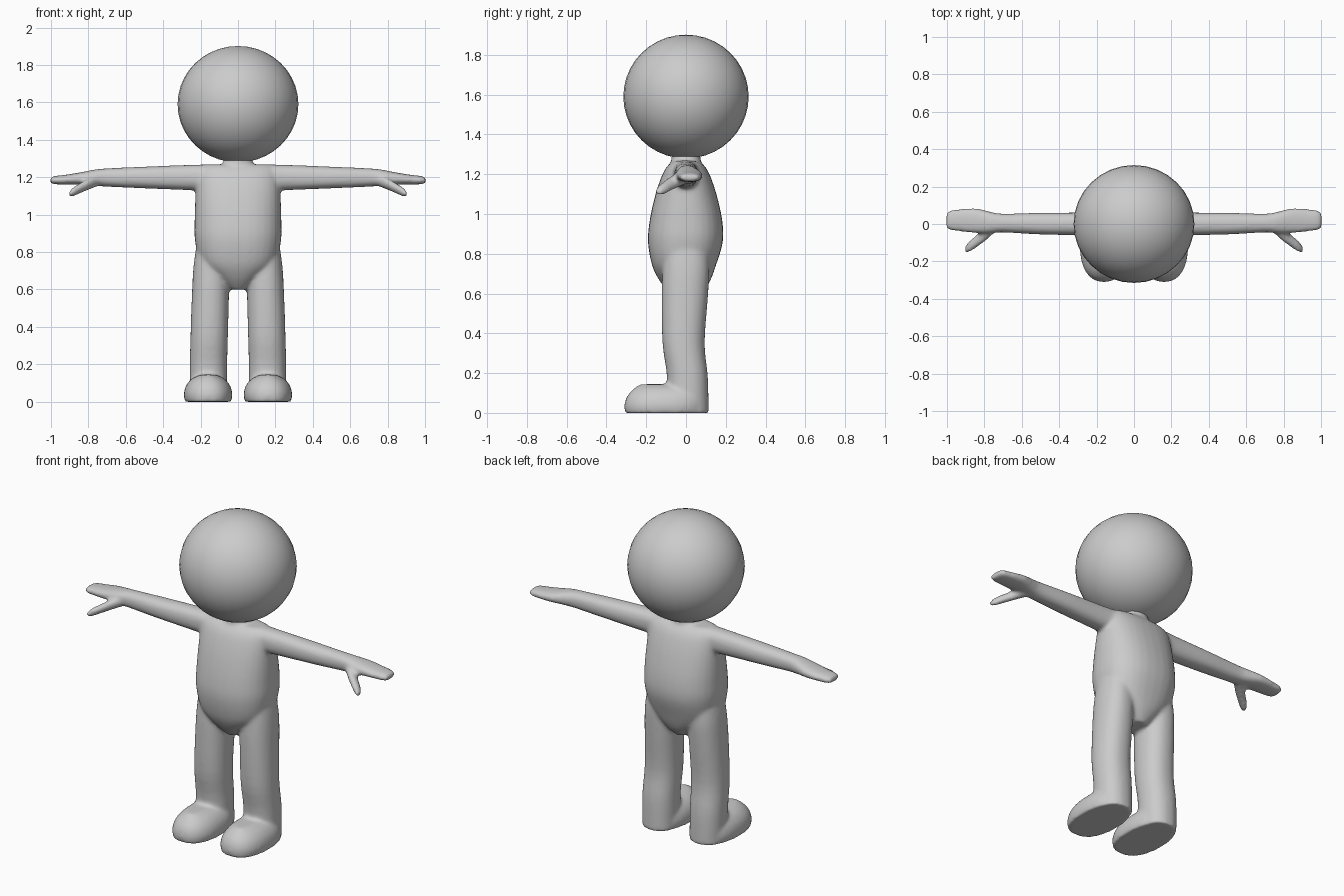
import bpy, bmesh
from math import cos, sin, pi, copysign
from mathutils import Vector


def spline(rows, steps=4):
    """Catmull-Rom refinement of a list of section tuples."""
    rows = [Vector(r) for r in rows]
    out = []
    for i in range(len(rows) - 1):
        a, b = rows[max(i - 1, 0)], rows[i]
        c, d = rows[i + 1], rows[min(i + 2, len(rows) - 1)]
        for k in range(steps):
            t = k / steps
            out.append(0.5 * (2 * b + (c - a) * t + (2 * a - 5 * b + 4 * c - d) * t * t
                              + (3 * b - 3 * c + d - a) * t ** 3))
    return out + [rows[-1]]


def loft(bm, rows, axis, side=1, power=1.0, n=32):
    """Skin of oval sections: (x, y, z, radius_a, radius_b), across 'x' or 'z'."""
    rings = []
    for x, y, z, a, b in spline(rows):
        ring = []
        for i in range(n):
            t = 2 * pi * i / n
            u = a * copysign(abs(cos(t)) ** power, cos(t))
            v = b * copysign(abs(sin(t)) ** power, sin(t))
            p = (x + u, y + v, z) if axis == 'z' else (x, y + u, z + v)
            ring.append(bm.verts.new((p[0] * side, p[1], p[2])))
        rings.append(ring)
    faces = [bm.faces.new(rings[0]), bm.faces.new(rings[-1])]
    for r, q in zip(rings, rings[1:]):
        for i in range(n):
            j = (i + 1) % n
            faces.append(bm.faces.new((r[i], r[j], q[j], q[i])))
    bmesh.ops.recalc_face_normals(bm, faces=faces)


bm = bmesh.new()

# torso and neck
loft(bm, [(0, 0, 0.60, 0.05, 0.08), (0, -0.005, 0.66, 0.12, 0.125), (0, -0.01, 0.74, 0.20, 0.16),
          (0, -0.003, 0.86, 0.23, 0.188), (0, 0.0, 0.97, 0.232, 0.182), (0, 0.0, 1.10, 0.228, 0.153),
          (0, 0.0, 1.20, 0.222, 0.118), (0, 0.0, 1.245, 0.21, 0.09), (0, 0, 1.268, 0.18, 0.06)],
     'z', power=0.85)
loft(bm, [(0, 0, 1.22, 0.10, 0.085), (0, 0, 1.265, 0.085, 0.075), (0, 0, 1.29, 0.078, 0.072),
          (0, 0, 1.34, 0.078, 0.072)], 'z')

for s in (1, -1):
    # arm and mitten hand
    loft(bm, [(0.10, 0, 1.197, 0.075, 0.072), (0.25, 0, 1.198, 0.062, 0.068),
              (0.50, 0.002, 1.198, 0.058, 0.058), (0.70, 0.005, 1.198, 0.05, 0.049),
              (0.77, 0.008, 1.197, 0.058, 0.043), (0.84, 0.017, 1.193, 0.066, 0.033),
              (0.92, 0.02, 1.187, 0.061, 0.026), (0.98, 0.02, 1.184, 0.053, 0.022),
              (1.003, 0.018, 1.183, 0.04, 0.014)], 'x', s, power=0.85)
    # thumb
    loft(bm, [(0.74, 0.0, 1.185, 0.04, 0.03), (0.79, -0.045, 1.168, 0.042, 0.032),
              (0.84, -0.09, 1.143, 0.034, 0.028), (0.88, -0.12, 1.122, 0.03, 0.025),
              (0.903, -0.138, 1.11, 0.018, 0.014)], 'x', s)
    # leg
    loft(bm, [(0.157, 0.006, -0.001, 0.10, 0.108), (0.158, 0.007, 0.18, 0.10, 0.103),
              (0.154, -0.012, 0.35, 0.10, 0.106), (0.147, -0.006, 0.58, 0.099, 0.116),
              (0.142, 0.0, 0.72, 0.096, 0.118), (0.13, 0.0, 0.85, 0.09, 0.11)], 'z', s, power=0.9)
    # foot
    loft(bm, [(0.16, -0.105, -0.001, 0.124, 0.202), (0.16, -0.105, 0.04, 0.13, 0.205),
              (0.16, -0.10, 0.085, 0.118, 0.195), (0.16, -0.09, 0.122, 0.088, 0.172),
              (0.16, -0.085, 0.144, 0.045, 0.145)], 'z', s, power=0.85)

# fuse the parts into one soft skin
mesh = bpy.data.meshes.new("body")
bm.to_mesh(mesh)
bm.free()
body = bpy.data.objects.new("body", mesh)
bpy.context.collection.objects.link(body)
rem = body.modifiers.new("fuse", 'REMESH')
rem.mode = 'VOXEL'
rem.voxel_size = 0.01
rem.use_smooth_shade = True
smo = body.modifiers.new("soften", 'SMOOTH')
smo.factor = 0.5
smo.iterations = 8

# head
bpy.ops.mesh.primitive_uv_sphere_add(segments=32, ring_count=20, radius=1, location=(0, 0, 1.59))
head = bpy.context.object
head.name = "head"
head.scale = (0.323, 0.315, 0.311)
bpy.ops.object.transform_apply(location=False, rotation=False, scale=True)
bpy.ops.object.shade_smooth()
